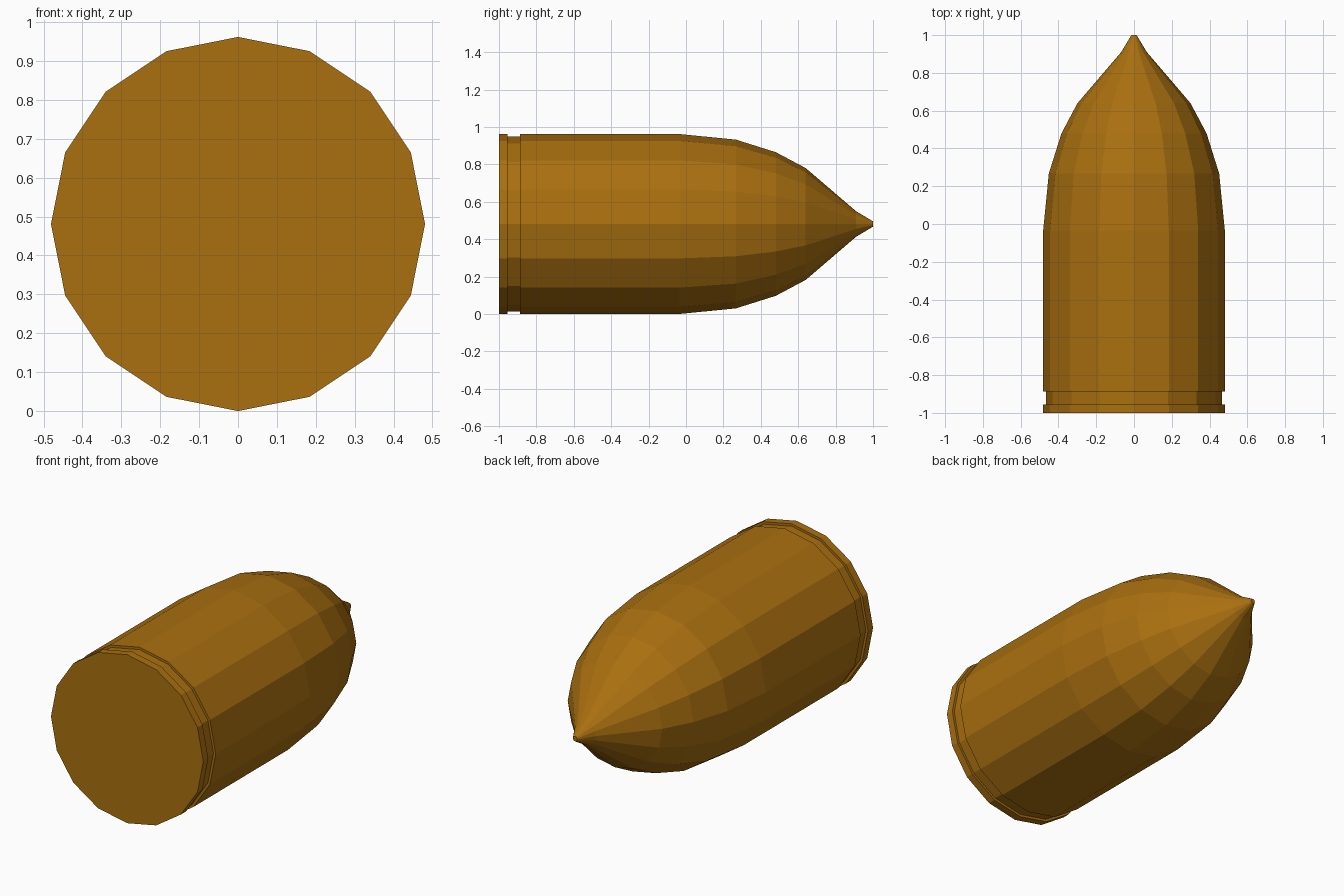
import bpy, bmesh
from math import sin, cos, tau

if "Cube" in bpy.data.objects:
    bpy.data.objects.remove(bpy.data.objects["Cube"])

SIDES = 16
CENTRE_Z = 0.481

brass = bpy.data.materials.new("brass")
brass.diffuse_color = (0.40, 0.16, 0.005, 1)
brass.use_nodes = True
brass.node_tree.nodes["Principled BSDF"].inputs["Base Color"].default_value = brass.diffuse_color


def revolve(name, profile):
    """Closed faceted solid turned about the y axis from (y, radius) points."""
    bm = bmesh.new()
    rings = [[bm.verts.new((r * cos(tau * i / SIDES), y, CENTRE_Z + r * sin(tau * i / SIDES)))
              for i in range(SIDES)] for y, r in profile]
    for a, b in zip(rings, rings[1:]):
        for i in range(SIDES):
            j = (i + 1) % SIDES
            bm.faces.new((a[i], a[j], b[j], b[i]))
    bm.faces.new(rings[0])
    bm.faces.new(rings[-1])
    bmesh.ops.recalc_face_normals(bm, faces=bm.faces)
    mesh = bpy.data.meshes.new(name)
    bm.to_mesh(mesh)
    bm.free()
    mesh.materials.append(brass)
    obj = bpy.data.objects.new(name, mesh)
    bpy.context.collection.objects.link(obj)
    return obj


# Flat base, extractor groove, straight case and pointed nose
revolve("bullet", [
    (-1.0, 0.481), (-0.955, 0.481),
    (-0.955, 0.467), (-0.888, 0.467),
    (-0.888, 0.481), (-0.035, 0.481),
    (0.267, 0.451), (0.48, 0.384), (0.64, 0.299),
    (0.91, 0.068), (1.0, 0.014),
])
